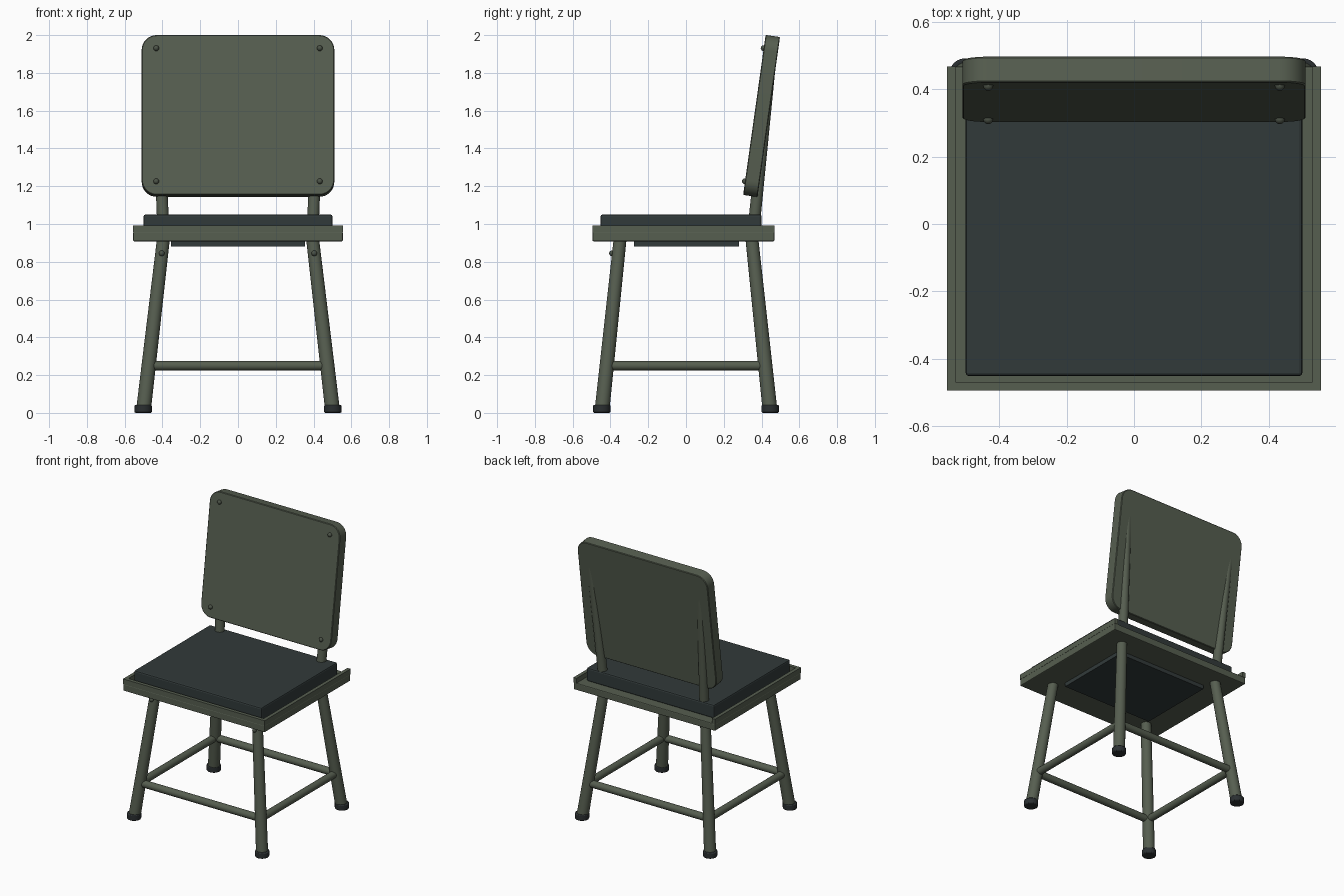
import bpy, bmesh, math
from mathutils import Vector

if "Cube" in bpy.data.objects:
    bpy.data.objects.remove(bpy.data.objects["Cube"])


def material(name, rgb):
    m = bpy.data.materials.new(name)
    m.diffuse_color = (*rgb, 1)
    m.use_nodes = True
    m.node_tree.nodes["Principled BSDF"].inputs["Base Color"].default_value = m.diffuse_color
    return m


OLIVE = material("olive paint", (0.093, 0.112, 0.080))
CUSHION = material("dark slate fabric", (0.031, 0.042, 0.042))
RUBBER = material("black rubber", (0.023, 0.028, 0.030))
BOLT = material("dark olive metal", (0.070, 0.084, 0.062))


def finish(obj, name, mat, bevel=0, segments=2, smooth=True):
    obj.name = name
    obj.data.materials.append(mat)
    if bevel:
        b = obj.modifiers.new("edge", "BEVEL")
        b.width, b.segments = bevel, segments
    if smooth:
        bpy.ops.object.select_all(action="DESELECT")
        obj.select_set(True)
        bpy.context.view_layer.objects.active = obj
        bpy.ops.object.shade_smooth_by_angle(angle=math.radians(35))
    return obj


def box(name, x, y, z, mat, bevel=0):
    """Box from (min, max) ranges."""
    r = (x, y, z)
    bpy.ops.mesh.primitive_cube_add(size=1, location=[(a + b) / 2 for a, b in r])
    o = bpy.context.object
    o.scale = [b - a for a, b in r]
    bpy.ops.object.transform_apply(location=False, rotation=False, scale=True)
    return finish(o, name, mat, bevel, smooth=False)


def rod(name, p, q, r1, r2, mat, bevel=0):
    """Round bar from p to q."""
    p, q = Vector(p), Vector(q)
    d = q - p
    bpy.ops.mesh.primitive_cone_add(vertices=24, radius1=r1, radius2=r2,
                                    depth=d.length, location=(p + q) / 2)
    o = bpy.context.object
    o.rotation_euler = d.to_track_quat("Z", "Y").to_euler()
    return finish(o, name, mat, bevel)


def bolt(name, loc, r=0.015):
    bpy.ops.mesh.primitive_uv_sphere_add(segments=12, ring_count=8, radius=r, location=loc)
    return finish(bpy.context.object, name, BOLT)


# Seat: base plate, raised rim on three sides, cushion, underside panel
box("seat_plate", (-0.555, 0.555), (-0.495, 0.468), (0.908, 0.958), OLIVE, 0.006)
box("front_rim", (-0.555, 0.555), (-0.495, -0.470), (0.955, 0.992), OLIVE)
for s, side in ((-1, "left"), (1, "right")):
    box(side + "_rim", sorted((s * 0.530, s * 0.555)), (-0.495, 0.468), (0.955, 0.992), OLIVE)
box("seat_cushion", (-0.5, 0.5), (-0.452, 0.40), (0.955, 1.05), CUSHION, 0.01)
box("underside_panel", (-0.355, 0.355), (-0.275, 0.28), (0.88, 0.91), CUSHION)

# Splayed legs, feet and leg bolts
FOOT, TOP = Vector((0.502, 0.446, 0)), Vector((0.395, 0.349, 0.92))


def on_leg(sx, sy, z):
    p = FOOT.lerp(TOP, z / TOP.z)
    return Vector((sx * p.x, sy * p.y, z))


for sx, side in ((-1, "left"), (1, "right")):
    for sy, end in ((-1, "front"), (1, "back")):
        tag = f"{end}_{side}"
        rod(tag + "_leg", on_leg(sx, sy, 0.02), on_leg(sx, sy, 0.93), 0.039, 0.034, OLIVE)
        f = on_leg(sx, sy, 0)
        rod(tag + "_foot", f, f + Vector((0, 0, 0.042)), 0.046, 0.046, RUBBER, 0.006)
    bolt(f"front_{side}_leg_bolt", on_leg(sx, -1, 0.845) + Vector((0, -0.035, 0)))
    # Side stretcher between front and back legs
    rod(side + "_stretcher", on_leg(sx, -1, 0.25), on_leg(sx, 1, 0.25), 0.025, 0.025, OLIVE)
    # Back post, sinking into the rear of the backrest
    rod(side + "_back_post", (sx * 0.394, 0.354, 0.94), (sx * 0.436, 0.455, 1.92),
        0.032, 0.028, OLIVE)
for sy, end in ((-1, "front"), (1, "back")):
    rod(end + "_stretcher", on_leg(-1, sy, 0.25), on_leg(1, sy, 0.25), 0.025, 0.025, OLIVE)

# Backrest: rounded rectangle panel, leaned back
W, H, T, R = 0.51, 0.4275, 0.077, 0.08
TILT = math.radians(-8)
bm = bmesh.new()
outline = []
for i, (sx, sz) in enumerate(((1, 1), (-1, 1), (-1, -1), (1, -1))):
    for k in range(9):
        a = math.radians(90 * i + 90 * k / 8)
        outline.append(bm.verts.new((sx * (W - R) + R * math.cos(a), -T / 2,
                                     sz * (H - R) + R * math.sin(a))))
face = bm.faces.new(outline)
ext = bmesh.ops.extrude_face_region(bm, geom=[face])
bmesh.ops.translate(bm, vec=(0, T, 0),
                    verts=[v for v in ext["geom"] if isinstance(v, bmesh.types.BMVert)])
bmesh.ops.recalc_face_normals(bm, faces=bm.faces)
mesh = bpy.data.meshes.new("backrest")
bm.to_mesh(mesh)
bm.free()
back = bpy.data.objects.new("backrest", mesh)
bpy.context.collection.objects.link(back)
back.location = (0, 0.40, 1.572)
back.rotation_euler = (TILT, 0, 0)
finish(back, "backrest", OLIVE, 0.004, 1)

# Bolts near the backrest corners
c, s = math.cos(TILT), math.sin(TILT)
for sx, side in ((-1, "left"), (1, "right")):
    for lz, end in ((-0.355, "lower"), (0.357, "upper")):
        ly = -T / 2 - 0.001
        bolt(f"{end}_{side}_backrest_bolt",
             (sx * 0.433, 0.40 + ly * c - lz * s, 1.572 + ly * s + lz * c))
